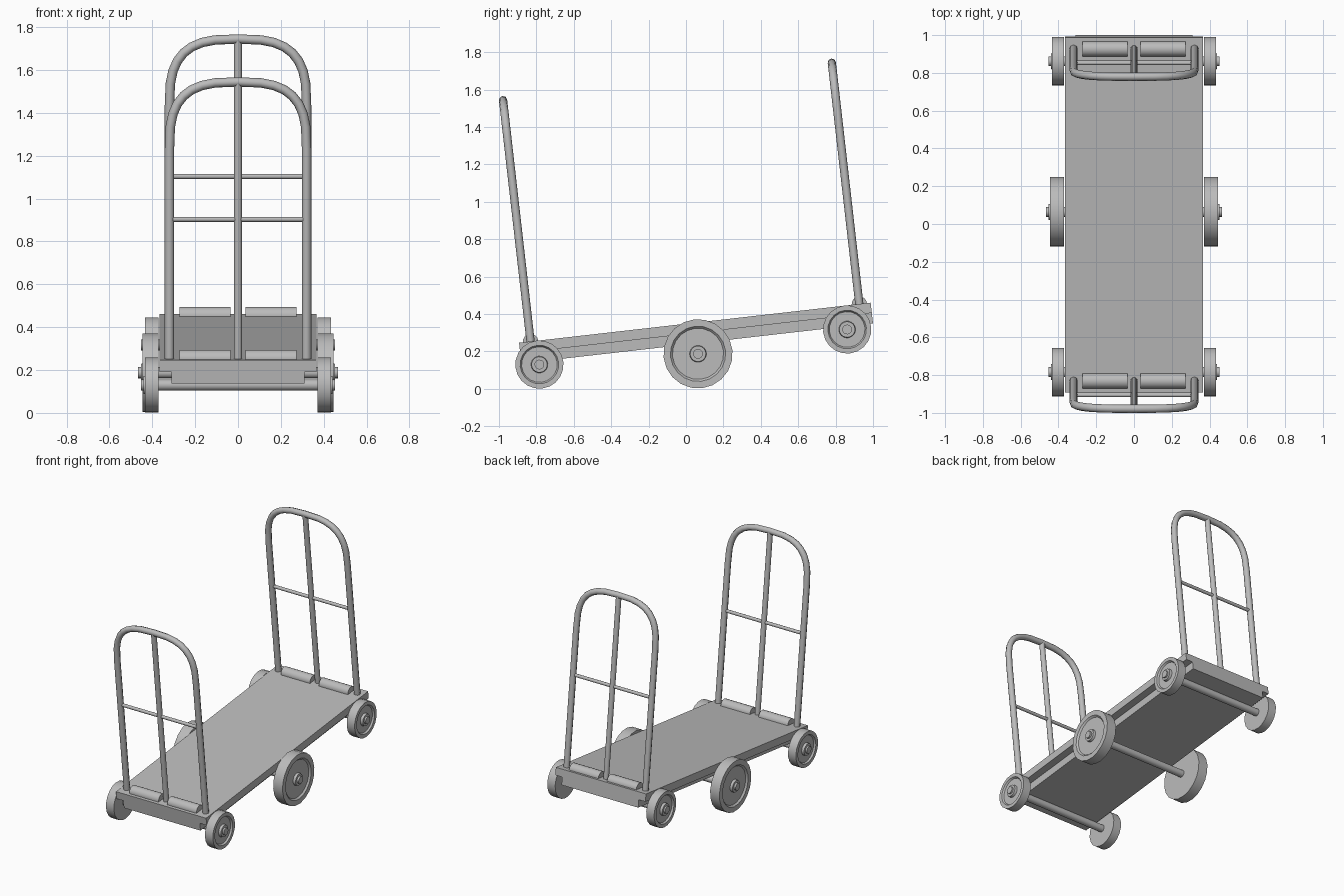
import bpy, bmesh, math
from mathutils import Matrix

cube = bpy.data.objects.get("Cube")
if cube:
    bpy.data.objects.remove(cube, do_unlink=True)

# The cart rests on its middle and front wheels, so everything is tipped
TILT = Matrix.Rotation(math.radians(6.5), 4, 'X')
TOP = 0.346            # deck surface height before tipping
ALONG_X = Matrix.Rotation(math.pi / 2, 4, 'Y')

grey = bpy.data.materials.new("light_grey")
grey.use_nodes = True
grey.diffuse_color = (0.5, 0.5, 0.5, 1)
grey.node_tree.nodes["Principled BSDF"].inputs["Base Color"].default_value = (0.5, 0.5, 0.5, 1)


def finish(name, bm, smooth=True):
    """Turn a bmesh into a tipped, grey object."""
    bmesh.ops.recalc_face_normals(bm, faces=bm.faces)
    mesh = bpy.data.meshes.new(name)
    bm.to_mesh(mesh)
    bm.free()
    obj = bpy.data.objects.new(name, mesh)
    bpy.context.collection.objects.link(obj)
    mesh.materials.append(grey)
    obj.matrix_world = TILT
    if smooth:
        bpy.ops.object.select_all(action='DESELECT')
        obj.select_set(True)
        bpy.context.view_layer.objects.active = obj
        bpy.ops.object.shade_smooth_by_angle(angle=math.radians(35))
    return obj


def rod(name, centre, radius, length, along_x=True, sides=16):
    bm = bmesh.new()
    turn = ALONG_X if along_x else Matrix.Identity(4)
    bmesh.ops.create_cone(bm, cap_ends=True, segments=sides, radius1=radius,
                          radius2=radius, depth=length,
                          matrix=Matrix.Translation(centre) @ turn)
    return finish(name, bm)


def wheel(name, side, y, z, radius, outer):
    """Lathe a dished wheel with a raised hub around the x axis."""
    inner, dish = 0.37, outer - 0.012
    profile = [(0, inner), (radius, inner), (radius, outer),
               (radius * 0.8, outer), (radius * 0.74, dish), (0.045, dish),
               (0.042, outer + 0.006), (0, outer + 0.006)]
    bm = bmesh.new()
    verts = [bm.verts.new((side * x, y, z + r)) for r, x in profile]
    edges = [bm.edges.new(pair) for pair in zip(verts, verts[1:])]
    bmesh.ops.spin(bm, geom=verts + edges, cent=(0, y, z), axis=(1, 0, 0),
                   angle=math.tau, steps=20)
    bmesh.ops.remove_doubles(bm, verts=bm.verts, dist=0.0005)
    finish(name, bm)


# Deck: wide slab over a narrower frame, one stepped section extruded lengthwise
half = [(0.366, TOP), (0.366, 0.291), (0.311, 0.291), (0.311, 0.235)]
section = half + [(-x, z) for x, z in reversed(half)]
bm = bmesh.new()
face = bm.faces.new([bm.verts.new((x, -0.859, z)) for x, z in section])
ext = bmesh.ops.extrude_face_region(bm, geom=[face], use_keep_orig=True)
bmesh.ops.translate(bm, vec=(0, 1.892, 0),
                    verts=[v for v in ext["geom"] if isinstance(v, bmesh.types.BMVert)])
finish("deck", bm, smooth=False)

# Axles and wheels: name, y, z, wheel radius, wheel outer x, axle half length
for name, y, z, radius, outer, reach in (
        ("front", -0.764, 0.218, 0.129, 0.434, 0.452),
        ("middle", 0.085, 0.179, 0.185, 0.446, 0.466),
        ("rear", 0.892, 0.218, 0.129, 0.434, 0.452)):
    rod(name + "_axle", (0, y, z), 0.026, reach * 2)
    for label, side in (("left", 1), ("right", -1)):
        wheel(f"{name}_{label}_wheel", side, y, z, radius, outer)

# Handles: bent tube, middle post, crossbar and round mounts on the deck
SPRING, RISE, HALF_W = 1.33, 0.315, 0.32
arch = []
for i in range(17):
    a = math.pi * i / 16
    c, s = math.cos(a), max(math.sin(a), 0)
    arch.append((math.copysign(abs(c) ** 0.67, c) * HALF_W, SPRING + RISE * s ** 0.67))
path = [(HALF_W, TOP - 0.02)] + arch + [(-HALF_W, TOP - 0.02)]

for name, y in (("front", -0.797), ("rear", 0.972)):
    curve = bpy.data.curves.new(name + "_handle", 'CURVE')
    curve.dimensions = '3D'
    curve.bevel_depth = 0.022
    curve.bevel_resolution = 2
    spline = curve.splines.new('POLY')
    spline.points.add(len(path) - 1)
    for point, (x, z) in zip(spline.points, path):
        point.co = (x, y, z, 1)
    curve.materials.append(grey)
    tube = bpy.data.objects.new(name + "_handle", curve)
    bpy.context.collection.objects.link(tube)
    tube.matrix_world = TILT

    top = SPRING + RISE
    rod(name + "_middle_post", (0, y, (TOP + top) / 2), 0.019, top - TOP, along_x=False)
    rod(name + "_crossbar", (0, y, 1.0), 0.012, HALF_W * 2, sides=12)
    for label, side in (("left", 1), ("right", -1)):
        rod(f"{name}_{label}_mount", (side * 0.154, y, TOP), 0.041, 0.237)
